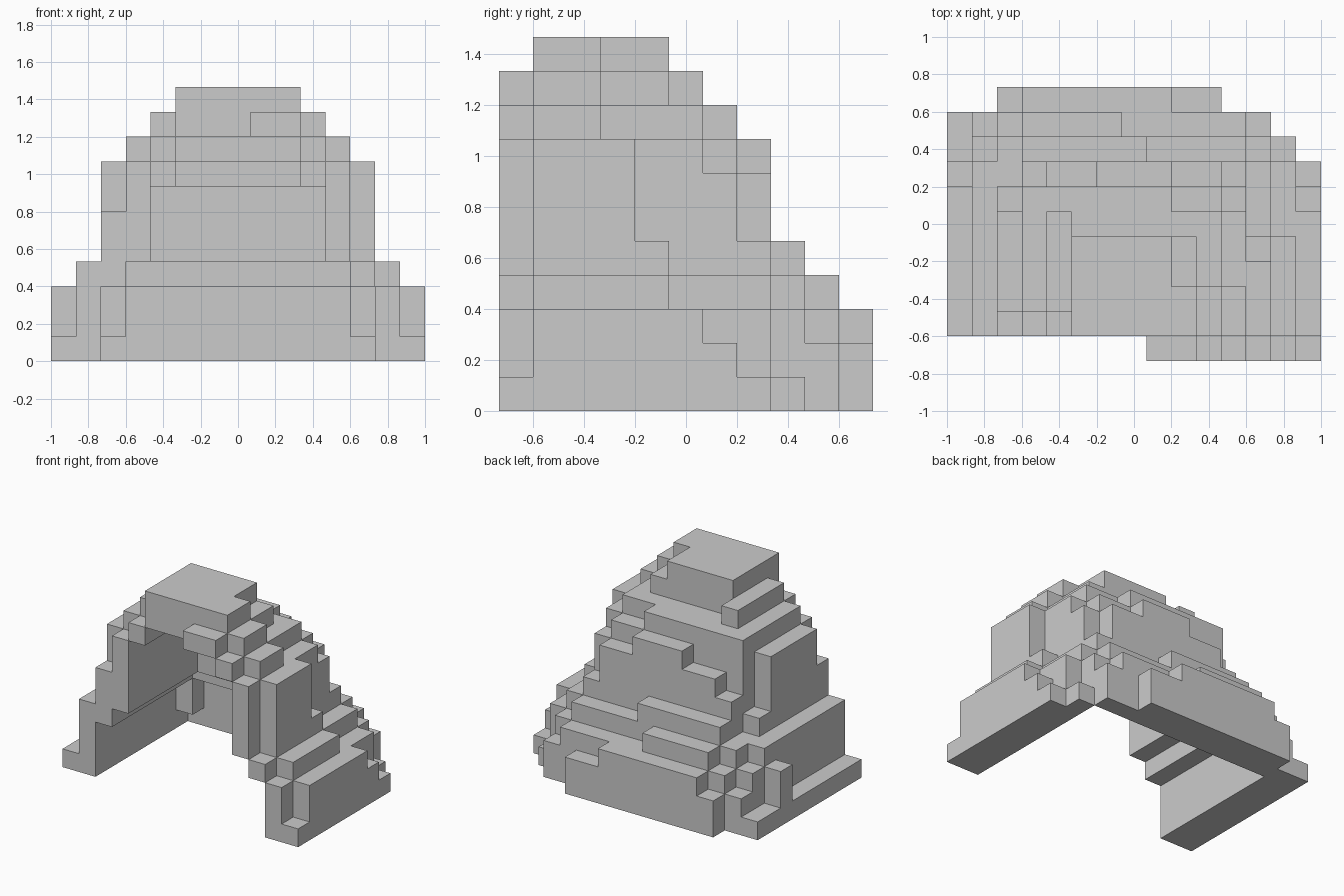
import bpy, bmesh
from mathutils import Vector

if "Cube" in bpy.data.objects:
    bpy.data.objects.remove(bpy.data.objects["Cube"])

U = 2 / 15                      # one block; grid is 15 x 11 x 11
ORIGIN = Vector((-1, -11 * U / 2, 0))


def cells(i0, i1, j0, j1, k0, k1):
    return {(i, j, k) for i in range(i0, i1) for j in range(j0, j1) for k in range(k0, k1)}


def stack(steps):
    """Union of columns standing on the ground: (i0, i1, j0, j1, height)."""
    out = set()
    for i0, i1, j0, j1, h in steps:
        out |= cells(i0, i1, j0, j1, 0, h)
    return out


def skin(name, part, solid):
    """Draw the outer faces of a part and merge the coplanar ones."""
    bm = bmesh.new()
    verts = {}

    def vert(p):
        if p not in verts:
            verts[p] = bm.verts.new(ORIGIN + Vector(p) * U)
        return verts[p]

    for c in sorted(part):
        for axis in range(3):
            for side in (0, 1):
                n = list(c)
                n[axis] += 2 * side - 1
                if tuple(n) in solid:
                    continue
                b, d = (axis + 1) % 3, (axis + 2) % 3
                loop = []
                for s, t in ((0, 0), (1, 0), (1, 1), (0, 1)):
                    p = list(c)
                    p[axis] += side
                    p[b] += s
                    p[d] += t
                    loop.append(vert(tuple(p)))
                bm.faces.new(loop if side else loop[::-1])
    bm.normal_update()
    bmesh.ops.dissolve_limit(bm, angle_limit=0.01, verts=bm.verts[:], edges=bm.edges[:])
    mesh = bpy.data.meshes.new(name)
    bm.to_mesh(mesh)
    bm.free()
    bpy.context.collection.objects.link(bpy.data.objects.new(name, mesh))


# left side, stepping up to the crown
left = stack([(0, 1, 1, 10, 1), (0, 1, 7, 8, 3), (1, 2, 1, 8, 4), (1, 2, 8, 9, 3), (1, 2, 9, 10, 2),
              (2, 3, 1, 2, 6), (2, 3, 2, 6, 8), (2, 3, 6, 7, 5), (2, 3, 7, 9, 4), (2, 3, 9, 10, 3),
              (3, 4, 1, 2, 8), (3, 4, 2, 7, 9)])
# crown
crown = stack([(4, 5, 1, 2, 9), (4, 5, 2, 6, 10), (5, 10, 1, 3, 11), (5, 9, 3, 5, 11), (9, 10, 3, 5, 10),
               (4, 11, 5, 6, 9), (4, 9, 6, 7, 9), (9, 11, 6, 7, 8)])
# right side
right = stack([(10, 11, 1, 3, 10), (10, 11, 3, 6, 9), (11, 12, 1, 3, 9), (11, 12, 3, 6, 8), (11, 12, 6, 7, 7),
               (12, 13, 1, 4, 8), (12, 13, 4, 5, 5), (12, 13, 5, 8, 4), (12, 13, 8, 9, 3), (12, 13, 9, 10, 2),
               (13, 14, 1, 5, 4), (13, 14, 5, 8, 3), (13, 14, 8, 9, 1),
               (14, 15, 1, 6, 3), (14, 15, 6, 7, 2), (14, 15, 7, 8, 1)])
# back
back = stack([(3, 4, 7, 8, 6), (4, 6, 7, 8, 7), (6, 9, 7, 8, 8), (9, 11, 7, 8, 7), (11, 12, 7, 8, 5),
              (3, 8, 8, 9, 5), (8, 12, 8, 9, 4), (3, 7, 9, 10, 4), (7, 12, 9, 10, 3),
              (2, 3, 10, 11, 2), (3, 9, 10, 11, 3), (9, 11, 10, 11, 2)])
# hollow, narrowing upward, open at the front and bottom
hollow = set()
for inset, depth, k0, k1 in ((2, 9, 0, 3), (3, 8, 3, 4), (4, 7, 4, 7), (4, 6, 7, 8), (5, 5, 8, 9)):
    hollow |= cells(inset, 15 - inset, 0, depth, k0, k1)
# rounded inner corners and front undersides
for i in (2, 12):
    hollow -= cells(i, i + 1, 8, 9, 1, 3)
for i in (4, 10):
    hollow -= cells(i, i + 1, 5, 6, 7, 8)
# front rim on the right side
rim = set()
for box in ((8, 10, 9, 10), (10, 11, 8, 9), (11, 12, 4, 8), (12, 13, 3, 4), (13, 14, 0, 3), (14, 15, 0, 1)):
    rim |= cells(box[0], box[1], 0, 1, box[2], box[3])

parts = {"left_side": left - hollow, "crown": crown - hollow, "right_side": right - hollow,
         "back_side": back - hollow, "front_rim": rim}
solid = set().union(*parts.values())
for name, part in parts.items():
    skin(name, part, solid)
